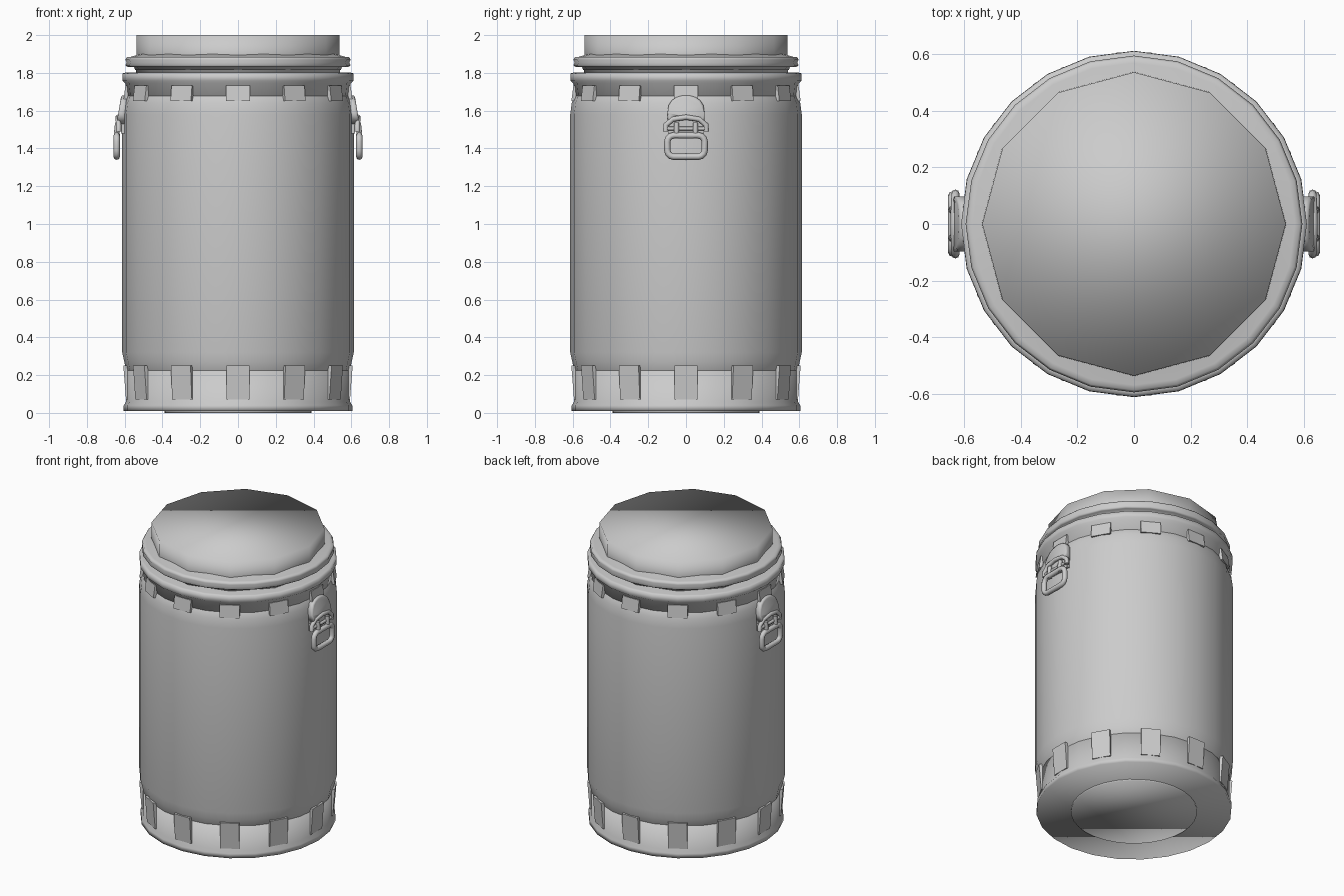
import bpy, bmesh
from math import sin, cos, pi, radians
from mathutils import Matrix, Vector

if "Cube" in bpy.data.objects:
    bpy.data.objects.remove(bpy.data.objects["Cube"])


def finish(bm, name, smooth=True):
    bmesh.ops.recalc_face_normals(bm, faces=bm.faces)
    me = bpy.data.meshes.new(name)
    bm.to_mesh(me)
    bm.free()
    ob = bpy.data.objects.new(name, me)
    bpy.context.collection.objects.link(ob)
    for p in me.polygons:
        p.use_smooth = smooth
    return ob


def lathe(name, profile, n=24):
    """Capped solid of revolution from (radius, z) points."""
    bm = bmesh.new()
    rings = [[bm.verts.new((r * cos(2 * pi * i / n), r * sin(2 * pi * i / n), z))
              for i in range(n)] for r, z in profile]
    for a, b in zip(rings, rings[1:]):
        for i in range(n):
            j = (i + 1) % n
            bm.faces.new((a[i], a[j], b[j], b[i]))
    bm.faces.new(rings[0])
    bm.faces.new(rings[-1])
    return finish(bm, name)


def gussets(name, side, width):
    """Twelve flat wedges around the barrel; side is an (r, z) outline."""
    bm = bmesh.new()
    for k in range(12):
        rot = Matrix.Rotation(k * pi / 6, 3, 'Z')
        a, b = [[bm.verts.new(rot @ Vector((r, y, z))) for r, z in side]
                for y in (-width / 2, width / 2)]
        bm.faces.new(a)
        bm.faces.new(b)
        for i in range(len(side)):
            j = (i + 1) % len(side)
            bm.faces.new((a[i], a[j], b[j], b[i]))
    return finish(bm, name, False)


def tube(name, points, radius, cyclic=False):
    cu = bpy.data.curves.new(name, 'CURVE')
    cu.dimensions = '3D'
    cu.bevel_depth = radius
    cu.bevel_resolution = 2
    cu.use_fill_caps = True
    sp = cu.splines.new('POLY')
    sp.points.add(len(points) - 1)
    for p, co in zip(sp.points, points):
        p.co = (*co, 1)
    sp.use_cyclic_u = cyclic
    ob = bpy.data.objects.new(name, cu)
    bpy.context.collection.objects.link(ob)
    return ob


# foot disc, base ring, barrel body, collar
lathe("foot_disc", [(0.39, 0.0), (0.39, 0.02)], 32)
lathe("base_ring", [(0.605, 0.01), (0.605, 0.04), (0.592, 0.06), (0.592, 0.24), (0.56, 0.24)])
lathe("barrel_body", [(0.57, 0.19), (0.592, 0.225), (0.602, 0.27), (0.613, 0.32),
                      (0.613, 1.58), (0.605, 1.64), (0.592, 1.675), (0.57, 1.71)])
lathe("collar", [(0.56, 1.65), (0.588, 1.66), (0.597, 1.745), (0.612, 1.758),
                 (0.612, 1.797), (0.595, 1.802)])

# wedges joining the rings to the body
gussets("lower_gussets", [(0.56, 0.07), (0.593, 0.07), (0.607, 0.25), (0.56, 0.25)], 0.12)
gussets("upper_gussets", [(0.56, 1.65), (0.607, 1.65), (0.596, 1.733), (0.56, 1.733)], 0.125)

# lid: twelve-sided raised crown and a rounded rim
lathe("lid_crown", [(0.54, 1.79), (0.537, 2.0)], 12)
lathe("lid_rim", [(0.545, 1.815), (0.55, 1.83), (0.585, 1.832), (0.596, 1.84), (0.59, 1.855),
                  (0.596, 1.87), (0.588, 1.884), (0.57, 1.884), (0.52, 1.9)])

# drop handle on each side
for s, side in ((1, "right"), (-1, "left")):
    parts = []
    # arched backing plate, leaning out toward the bottom
    outline = [(-0.098, 1.53)] + [(-0.098 * cos(t), 1.59 + 0.092 * sin(t) ** 0.8)
                                  for t in [radians(a) for a in range(0, 180, 20)]]
    outline += [(0.098, 1.59), (0.098, 1.53), (0.06, 1.56), (0, 1.57), (-0.06, 1.56)]
    bm = bmesh.new()
    front = [bm.verts.new((0.618 + (1.68 - z) * 0.17, y, z)) for y, z in outline]
    back = [bm.verts.new((0.585, y, z)) for y, z in outline]
    f = bm.faces.new(front)
    bm.faces.new(back)
    for i in range(len(outline)):
        j = (i + 1) % len(outline)
        bm.faces.new((front[i], front[j], back[j], back[i]))
    bmesh.ops.bevel(bm, geom=list(f.edges), offset=0.012, segments=2,
                    profile=0.6, affect='EDGES')
    parts.append(finish(bm, side + "_handle_plate"))
    # brow over the hinge, ending in lugs
    parts.append(tube(side + "_handle_brow",
                      [(0.632, -0.108, 1.49), (0.632, -0.106, 1.525), (0.634, -0.07, 1.555),
                       (0.636, 0, 1.565), (0.634, 0.07, 1.555), (0.632, 0.106, 1.525),
                       (0.632, 0.108, 1.49)], 0.014))
    parts.append(tube(side + "_hinge_pin", [(0.632, -0.1, 1.505), (0.632, 0.1, 1.505)], 0.01))
    for y in (-0.05, 0.05):
        parts.append(tube(side + "_hinge_clip", [(0.637, y, 1.455), (0.642, y, 1.49),
                                                 (0.637, y, 1.535)], 0.014))
    # hinge backing against the barrel
    bm = bmesh.new()
    bmesh.ops.create_cube(bm, size=1, matrix=Matrix.Translation((0.605, 0, 1.53))
                          @ Matrix.Diagonal((0.03, 0.19, 0.1, 1)))
    parts.append(finish(bm, side + "_hinge_back", False))
    # rounded rectangular bail
    ring = []
    for cy, cz, a0 in ((0.065, 1.435, 0), (-0.065, 1.435, 90),
                       (-0.065, 1.39, 180), (0.065, 1.39, 270)):
        for a in (0, 30, 60, 90):
            t = radians(a0 + a)
            ring.append((0.642, cy + 0.034 * cos(t), cz + 0.034 * sin(t)))
    parts.append(tube(side + "_handle_bail", ring, 0.017, True))
    if s < 0:
        for ob in parts:
            ob.rotation_euler.z = pi
